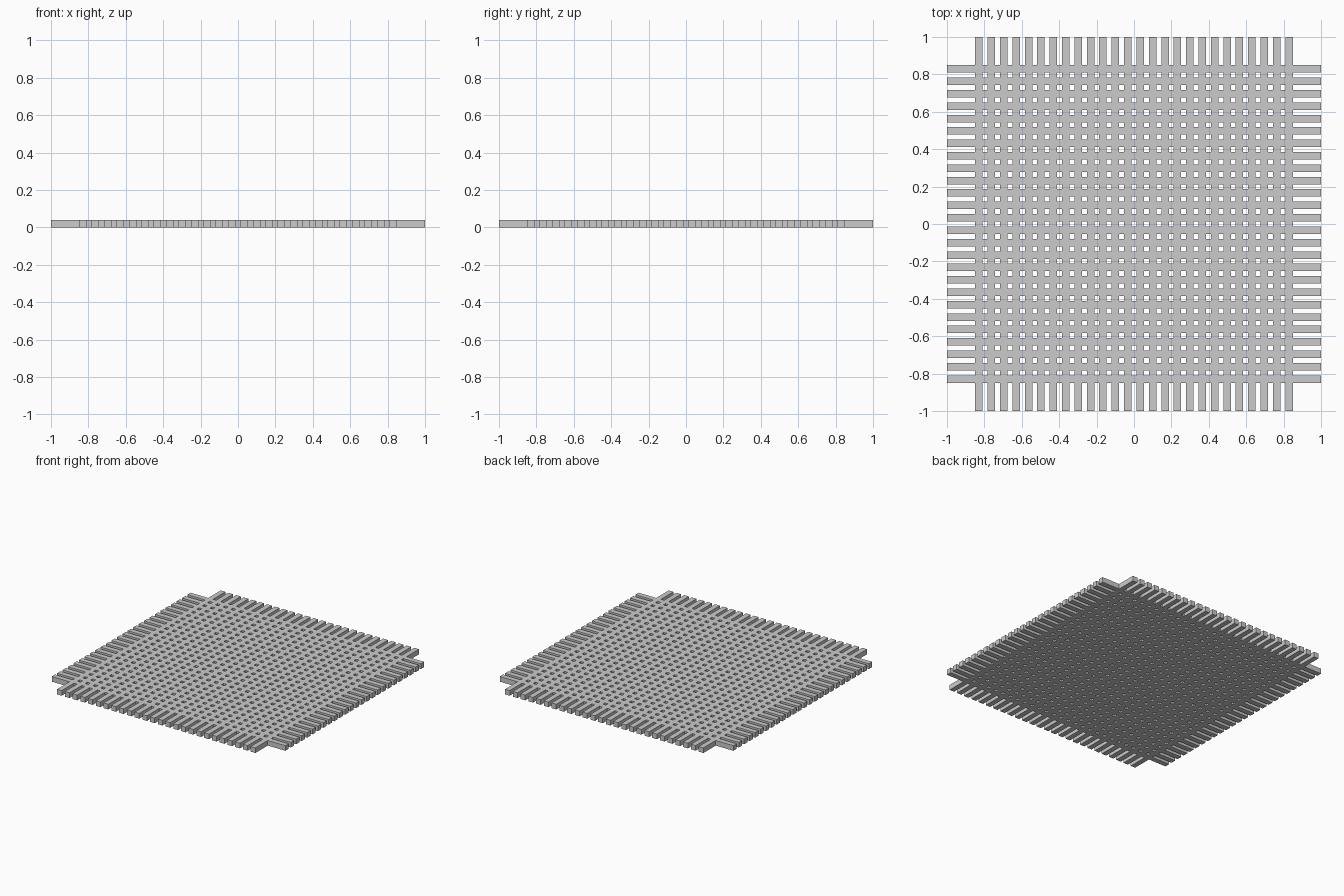
import bpy, bmesh

if "Cube" in bpy.data.objects:
    bpy.data.objects.remove(bpy.data.objects["Cube"])

COUNT = 26        # slats in each direction
WIDTH = 0.04      # slat width
HEIGHT = 0.04     # slat thickness
EDGE = 0.849      # outer side of the outermost slats
PITCH = (2 * EDGE - WIDTH) / (COUNT - 1)

# Grid lines: slat tip, both sides of every slat, opposite tip
lines = [-1.0]
for i in range(COUNT):
    start = -EDGE + i * PITCH
    lines += [start, start + WIDTH]
lines.append(1.0)

bm = bmesh.new()
verts = {}


def corner(i, j):
    if (i, j) not in verts:
        verts[i, j] = bm.verts.new((lines[i], lines[j], 0))
    return verts[i, j]


# Flush crossing slats: odd intervals are slats, even ones are gaps
cells = len(lines) - 1
for i in range(cells):
    for j in range(cells):
        if i % 2 or j % 2:
            bm.faces.new([corner(i, j), corner(i + 1, j),
                          corner(i + 1, j + 1), corner(i, j + 1)])

# Thicken the lattice into a solid
result = bmesh.ops.extrude_face_region(bm, geom=bm.faces[:])
top = [g for g in result["geom"] if isinstance(g, bmesh.types.BMVert)]
bmesh.ops.translate(bm, verts=top, vec=(0, 0, HEIGHT))
bmesh.ops.recalc_face_normals(bm, faces=bm.faces[:])

mesh = bpy.data.meshes.new("lattice_grate")
bm.to_mesh(mesh)
bm.free()
bpy.context.collection.objects.link(bpy.data.objects.new("lattice_grate", mesh))
